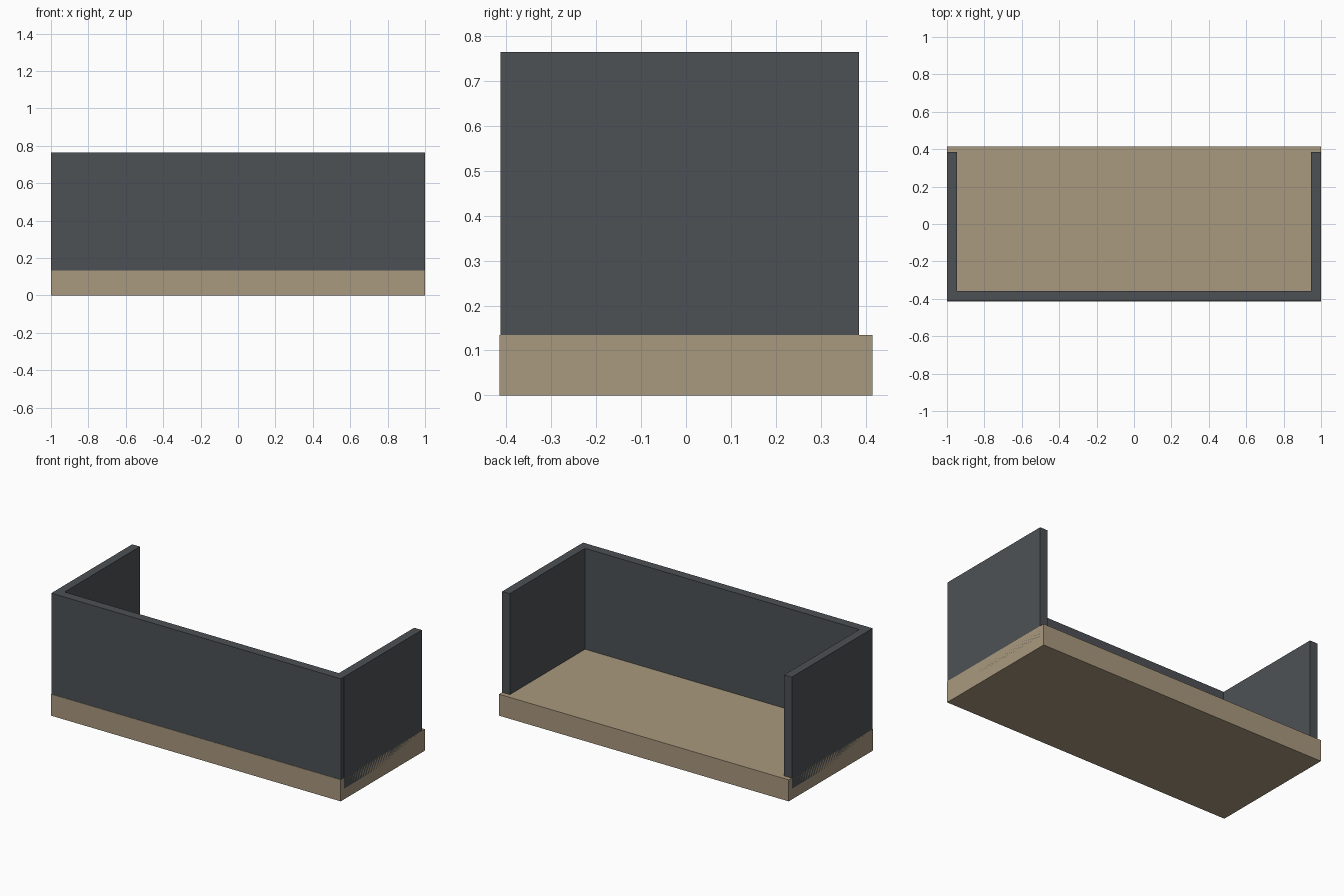
import bpy

if "Cube" in bpy.data.objects:
    bpy.data.objects.remove(bpy.data.objects["Cube"])


def material(name, color):
    m = bpy.data.materials.new(name)
    m.diffuse_color = (*color, 1)
    m.use_nodes = True
    m.node_tree.nodes["Principled BSDF"].inputs["Base Color"].default_value = m.diffuse_color
    return m


def box(name, x, y, z, mat):
    """Box from (min, max) ranges on each axis."""
    bpy.ops.mesh.primitive_cube_add(
        size=1, location=[(a + b) / 2 for a, b in (x, y, z)])
    ob = bpy.context.object
    ob.name = name
    ob.scale = [b - a for a, b in (x, y, z)]
    bpy.ops.object.transform_apply(location=False, rotation=False, scale=True)
    ob.data.materials.append(mat)
    return ob


tan = material("tan", (0.40, 0.32, 0.21))
dark = material("dark_grey", (0.075, 0.083, 0.09))

BASE_TOP, WALL_TOP, WALL_BOTTOM = 0.134, 0.764, 0.067

# Base slab
box("base", (-1, 1), (-0.415, 0.415), (0, BASE_TOP), tan)

# Front wall, sunk into the slab
box("front_wall", (-0.9995, 0.9995), (-0.413, -0.357), (WALL_BOTTOM, WALL_TOP), dark)

# Side walls, flush with the slab ends and sunk halfway into it
for side, x in (("left", (-1, -0.947)), ("right", (0.947, 1))):
    box(side + "_wall", x, (-0.385, 0.385), (WALL_BOTTOM, WALL_TOP), dark)
